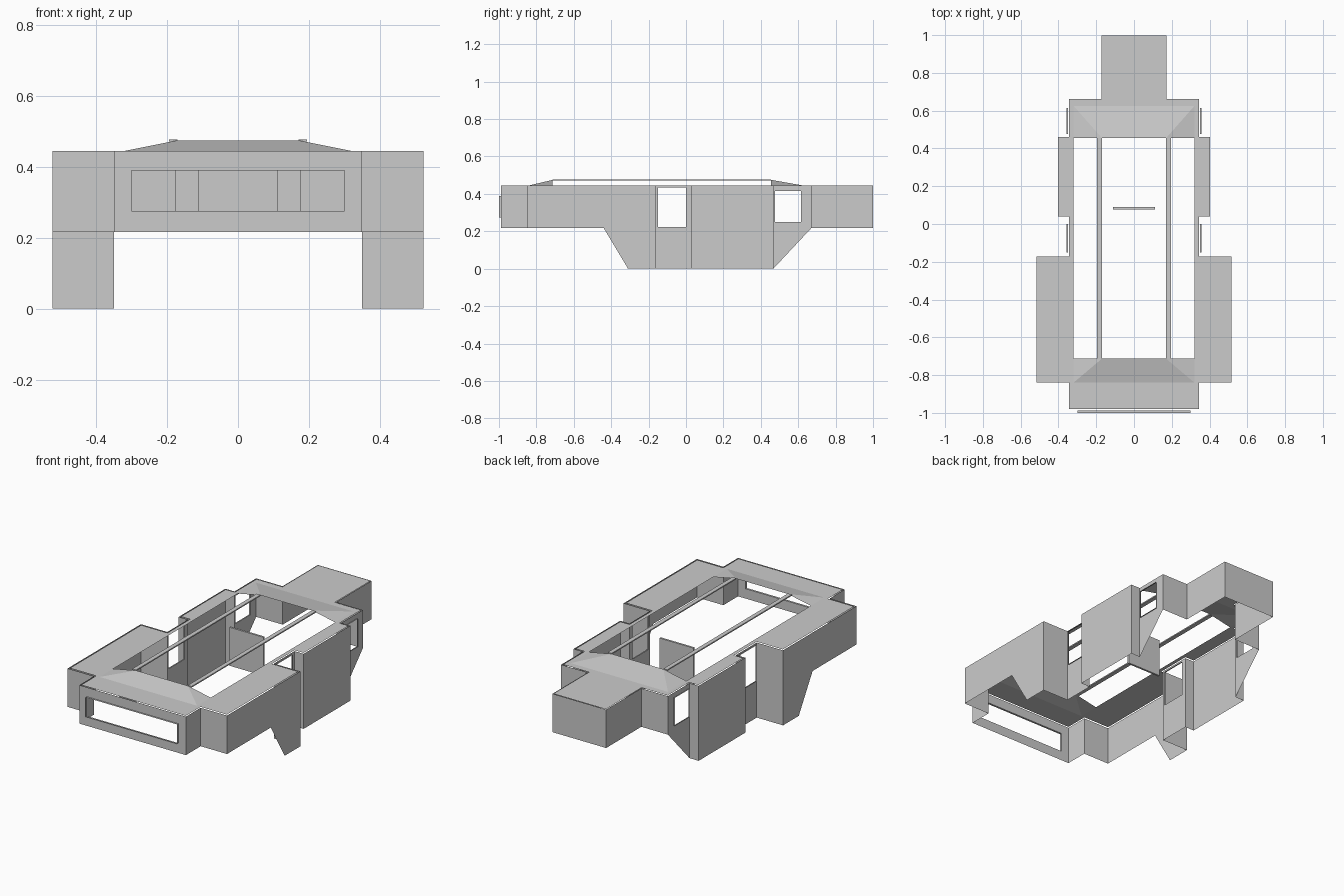
import bpy, bmesh

if "Cube" in bpy.data.objects:
    bpy.data.objects.remove(bpy.data.objects["Cube"])

TOP, MID = 0.445, 0.217   # eaves height and raised underside height
RIDGE = 0.475


def make(name, faces, mirror=True):
    """Sheet object from a few polygons, mirrored across x."""
    bm = bmesh.new()
    for f in faces:
        bm.faces.new([bm.verts.new(p) for p in f])
    bmesh.ops.remove_doubles(bm, verts=bm.verts, dist=1e-4)
    bmesh.ops.recalc_face_normals(bm, faces=bm.faces)
    me = bpy.data.meshes.new(name)
    bm.to_mesh(me)
    bm.free()
    ob = bpy.data.objects.new(name, me)
    bpy.context.collection.objects.link(ob)
    if mirror:
        m = ob.modifiers.new("mirror", 'MIRROR')
        m.use_clip = True
    return ob


def wall(x0, y0, x1, y1, z0=0.0, z1=TOP):
    """Vertical rectangle between two plan points."""
    return [(x0, y0, z0), (x1, y1, z0), (x1, y1, z1), (x0, y0, z1)]


def ring(a, b):
    """Band of quads between two loops of equal length."""
    n = len(a)
    return [[a[i], a[(i + 1) % n], b[(i + 1) % n], b[i]] for i in range(n)]


def flat(x0, x1, y0, y1, z=TOP):
    return [(x0, y0, z), (x1, y0, z), (x1, y1, z), (x0, y1, z)]


def box(name, lo, hi, mirror=False):
    a = flat(lo[0], hi[0], lo[1], hi[1], lo[2])
    b = flat(lo[0], hi[0], lo[1], hi[1], hi[2])
    return make(name, [a, b] + ring(a, b), mirror)


def side_loop(x, pts):
    return [(x, y, z) for y, z in pts]


def rect(y0, y1, z0, z1):
    return [(y0, z0), (y1, z0), (y1, z1), (y0, z1)]


# Plan positions of the walls (half, mirrored)
NX, WX, MX, BX = 0.35, 0.523, 0.41, 0.176
F, A, B, C, D, E, G = -0.988, -0.85, -0.163, 0.03, 0.467, 0.67, 1.0

# Front wall with wide window opening and projecting frame
fo = wall(-NX, F, NX, F, MID)
fi = wall(-0.30, F, 0.30, F, 0.275, 0.39)
make("front_wall", ring(fo, fi), False)
make("front_window_frame", ring(fi, [(x, -1.0, z) for x, y, z in fi]), False)

# Porch sides and wide front wing
make("porch_side", [wall(NX, F, NX, A, MID)])
make("front_wing", [
    wall(NX, A, WX, A, MID),
    side_loop(WX, [(A, MID), (-0.44, MID), (-0.31, MID), (-0.31, TOP), (A, TOP)]),
    side_loop(WX, [(-0.44, MID), (-0.31, 0), (-0.31, MID)]),
    wall(WX, -0.31, WX, B),
    wall(WX, B, NX, B)])

# Recessed side walls with windows
holes = {"middle": (rect(B, C, 0, TOP), rect(-0.15, 0.0, 0.222, 0.435)),
         "rear": ([(D, 0), (E, MID), (E, TOP), (D, TOP)], rect(0.477, 0.615, 0.25, 0.415))}
for name, (outer, inner) in holes.items():
    hole = side_loop(NX, inner)
    make(name + "_window_wall", ring(side_loop(NX, outer), hole))
    make(name + "_window_frame", ring(hole, side_loop(NX + 0.007, inner)))

# Side bay between the two windows
make("side_bay", [wall(NX, C, MX, C), wall(MX, C, MX, D), wall(MX, D, NX, D)])

# Rear walls and narrow rear wing
make("rear_wing", [wall(NX, E, BX, E, MID), wall(BX, E, BX, G, MID),
                   wall(BX, G, 0, G, MID)])

# Flat roof around the opening, slightly inset from the walls
RX = 0.343
make("flat_roof", [
    flat(0, RX, -0.98, -0.84), flat(0.32, 0.515, -0.84, -0.172),
    flat(0.32, RX, -0.172, 0.04), flat(0.32, 0.403, 0.04, 0.46),
    flat(0.32, RX, 0.46, 0.663), flat(0, 0.32, 0.625, 0.663),
    flat(0, 0.172, 0.663, 0.997)])


# Low hipped slopes at both ends of the opening
def hip(name, eave, edge):
    a, b, c = [(x, eave, TOP) for x in (0, 0.17, 0.32)]
    d, e, f = (0.32, edge, TOP), (0.17, edge, RIDGE), (0, edge, RIDGE)
    make(name, [[a, b, e, f], [b, c, e], [c, d, e]])


hip("front_hip", -0.84, -0.713)
hip("rear_hip", 0.625, 0.455)

# Long roof beams and the free-standing inner partition
box("roof_beam", (0.17, -0.713, 0.471), (0.195, 0.455, 0.478), True)
box("inner_partition", (-0.112, 0.078, MID), (0.112, 0.09, TOP))
